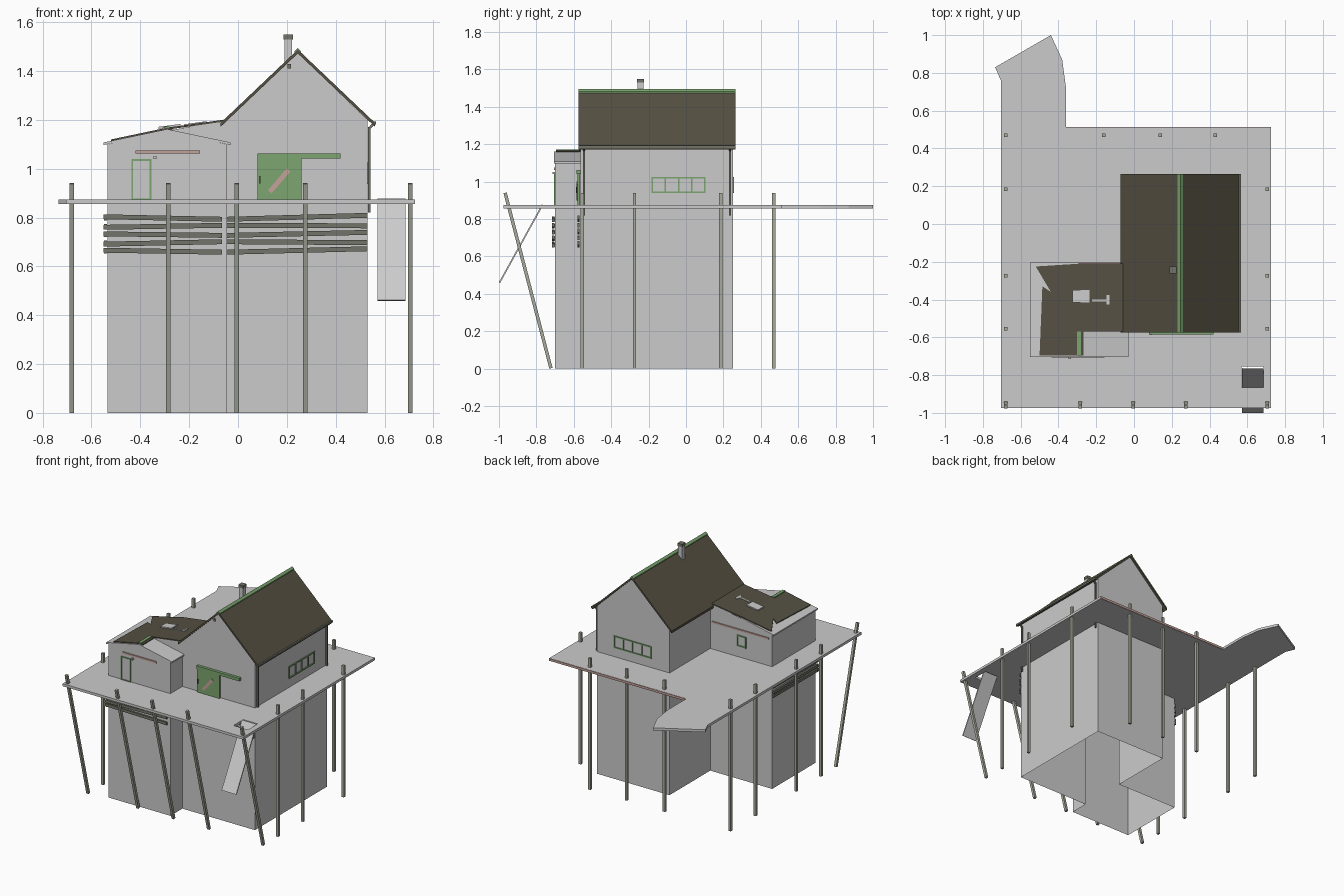
import bpy, bmesh, math
from mathutils import Vector

if "Cube" in bpy.data.objects:
    bpy.data.objects.remove(bpy.data.objects["Cube"])


def material(name, rgb):
    m = bpy.data.materials.new(name)
    m.diffuse_color = (*rgb, 1)
    m.use_nodes = True
    m.node_tree.nodes["Principled BSDF"].inputs["Base Color"].default_value = m.diffuse_color
    return m


ROOF = material("dark_roof", (0.09, 0.08, 0.055))
GREEN = material("green_paint", (0.2, 0.38, 0.16))
PINK = material("faded_pink", (0.55, 0.36, 0.32))
POST = material("weathered_wood", (0.38, 0.4, 0.33))
PLANK = material("dark_planks", (0.17, 0.175, 0.14))


def finish(name, bm, mat=None):
    bmesh.ops.recalc_face_normals(bm, faces=bm.faces)
    me = bpy.data.meshes.new(name)
    bm.to_mesh(me)
    bm.free()
    ob = bpy.data.objects.new(name, me)
    bpy.context.collection.objects.link(ob)
    if mat:
        me.materials.append(mat)
    return ob


def slab(name, pts, z, t, mat=None):
    """Extruded outline in plan whose top follows the height function z(x)."""
    bm = bmesh.new()
    top = [bm.verts.new((x, y, z(x))) for x, y in pts]
    low = [bm.verts.new((x, y, z(x) - t)) for x, y in pts]
    bm.faces.new(top)
    bm.faces.new(low[::-1])
    for i in range(len(pts)):
        j = (i + 1) % len(pts)
        bm.faces.new((top[i], low[i], low[j], top[j]))
    return finish(name, bm, mat)


def rect(x0, x1, y0, y1):
    return [(x0, y0), (x1, y0), (x1, y1), (x0, y1)]


def box(name, x0, x1, y0, y1, z0, z1, mat=None):
    return slab(name, rect(x0, x1, y0, y1), lambda x: z1, z1 - z0, mat)


def beam(name, p, q, side, w, d, mat=None):
    """Rectangular bar from p to q, w wide along the side vector."""
    p, q, s = Vector(p), Vector(q), Vector(side).normalized()
    n = (q - p).cross(s).normalized()
    bm = bmesh.new()
    ring = [(-1, -1), (1, -1), (1, 1), (-1, 1)]
    a, b = ([bm.verts.new(e + s * i * w / 2 + n * j * d / 2) for i, j in ring] for e in (p, q))
    bm.faces.new(a)
    bm.faces.new(b[::-1])
    for i in range(4):
        j = (i + 1) % 4
        bm.faces.new((a[i], b[i], b[j], a[j]))
    return finish(name, bm, mat)


def frame(name, a0, a1, z0, z1, at, axis, panes=1, w=0.008):
    """Green window or door frame lying on a wall plane."""
    def bar(u0, u1, v0, v1):
        if axis == "y":
            box(name, u0, u1, at - 0.004, at + 0.004, v0, v1, GREEN)
        else:
            box(name, at - 0.004, at + 0.004, u0, u1, v0, v1, GREEN)
    bar(a0, a1, z0, z0 + w)
    bar(a0, a1, z1 - w, z1)
    for i in range(panes + 1):
        u = a0 + (a1 - a0 - w) * i / panes
        bar(u, u + w, z0 + w, z1 - w)


# House walls: L-shaped plan, open underneath, carried down to the ground
bm = bmesh.new()


def wall(*pts):
    bm.faces.new([bm.verts.new(p) for p in pts])


for y in (-0.565, 0.25):
    wall((-0.045, y, 0), (0.53, y, 0), (0.53, y, 1.2), (0.243, y, 1.475), (-0.045, y, 1.2))
for y in (-0.70, -0.21):
    wall((-0.535, y, 0), (-0.045, y, 0), (-0.045, y, 1.1), (-0.29, y, 1.155), (-0.535, y, 1.1))
for x, y0, y1, h in ((0.53, -0.565, 0.25, 1.2), (-0.045, -0.21, 0.25, 1.2),
                     (-0.535, -0.70, -0.21, 1.1), (-0.045, -0.70, -0.565, 1.1)):
    wall((x, y0, 0), (x, y1, 0), (x, y1, h), (x, y0, h))
# the part of the annex end inside the house and the filler between the roofs
for y in (-0.565, -0.21):
    wall((-0.29, y, 1.155), (-0.045, y, 1.1), (-0.045, y, 1.2))
finish("house_walls", bm)

# Main roof with ridge cap and gutter
ridge_x = 0.245


def main_z(x):
    return 1.488 - abs(x - ridge_x) * 0.95


slab("roof_left", rect(-0.072, ridge_x, -0.575, 0.265), main_z, 0.016, ROOF)
slab("roof_right", rect(ridge_x, 0.56, -0.575, 0.265), main_z, 0.016, ROOF)
for s in (-1, 1):
    slab("ridge_cap", rect(*sorted((ridge_x, ridge_x + s * 0.014)), -0.575, 0.265),
         lambda x: main_z(x) + 0.006, 0.01, GREEN)
box("gutter", 0.548, 0.566, -0.575, 0.265, 1.18, 1.193, PLANK)
for y in (-0.545, 0.235):
    beam("downpipe", (0.538, y, 0.82), (0.538, y, 1.17), (1, 0, 0), 0.01, 0.01, PLANK)
    beam("downpipe_elbow", (0.538, y, 1.165), (0.557, y, 1.185), (0, 1, 0), 0.01, 0.01, PLANK)


# Annex roof: pale gable with tattered dark covering on top
def annex_z(x):
    return 1.162 - abs(x + 0.29) * 0.21


def lean_z(x):
    return 1.168 + (x + 0.29) * 0.14


slab("annex_roof_left", rect(-0.55, -0.29, -0.705, -0.205), annex_z, 0.01)
slab("annex_roof_right", rect(-0.29, -0.03, -0.705, -0.565), annex_z, 0.01)
slab("cover_left", [(-0.50, -0.695), (-0.29, -0.695), (-0.29, -0.21), (-0.52, -0.225),
                    (-0.44, -0.36), (-0.485, -0.33)], lambda x: annex_z(x) + 0.006, 0.006, ROOF)
slab("cover_strip", rect(-0.29, -0.268, -0.695, -0.57), lambda x: annex_z(x) + 0.006, 0.006, ROOF)
slab("cover_right", rect(-0.29, -0.055, -0.57, -0.208), lean_z, 0.008, ROOF)
box("annex_ridge_cap", -0.302, -0.28, -0.695, -0.57, 1.162, 1.172, GREEN)
slab("roof_patch", rect(-0.325, -0.235, -0.415, -0.35), lambda x: 1.176 + (x + 0.29) * 0.13, 0.008)
slab("roof_bar", rect(-0.222, -0.13, -0.41, -0.4), lambda x: lean_z(x) + 0.004, 0.006)
slab("roof_bar_end", rect(-0.145, -0.13, -0.425, -0.375), lambda x: lean_z(x) + 0.004, 0.006)

# Chimney
box("chimney", 0.19, 0.222, -0.26, -0.228, 1.4, 1.53)
box("chimney_cap", 0.187, 0.225, -0.263, -0.225, 1.53, 1.55, PLANK)

# Deck with walkway and hatch
deck = slab("deck", [(-0.705, -0.975), (0.725, -0.975), (0.725, 0.51), (-0.36, 0.51),
                     (-0.36, 0.72), (-0.38, 0.87), (-0.44, 1.0), (-0.735, 0.83), (-0.705, 0.76)],
            lambda x: 0.874, 0.018)
cutter = box("hatch_cutter", 0.57, 0.685, -0.865, -0.755, 0.8, 0.95)
cutter.hide_render = True
cutter.display_type = "WIRE"
cut = deck.modifiers.new("hatch", "BOOLEAN")
cut.operation = "DIFFERENCE"
cut.object = cutter
box("deck_edge", -0.36, 0.725, 0.51, 0.514, 0.857, 0.873, PINK)
beam("ramp", (0.628, -0.767, 0.876), (0.628, -0.997, 0.46), (1, 0, 0), 0.115, 0.008)

# Posts: leaning along the front, upright on the other sides
for x in (-0.68, -0.285, -0.005, 0.275, 0.705):
    beam("front_post", (x, -0.722, 0.002), (x, -0.967, 0.94), (1, 0, 0), 0.018, 0.018, POST)
uprights = [(-0.68, y) for y in (-0.555, -0.275, 0.185, 0.47)]
uprights += [(0.705, y) for y in (-0.555, -0.275, 0.185)]
uprights += [(x, 0.47) for x in (-0.16, 0.14, 0.43)]
for x, y in uprights:
    beam("post", (x, y, 0), (x, y, 0.94), (1, 0, 0), 0.018, 0.018, POST)

# Slightly crooked cladding boards below the deck
for i in range(5):
    z = 0.662 + i * 0.034
    d = (0.004, -0.005, 0.003, -0.004, 0.005)[i]
    up = (0, 0, 1)
    beam("annex_board", (-0.55, -0.71, z + d), (-0.065, -0.71, z - d), up, 0.02, 0.012, PLANK)
    beam("house_board", (-0.045, -0.575, z - d), (0.53, -0.575, z + d + 0.006), up, 0.02, 0.012, PLANK)
    beam("side_board", (-0.543, -0.715, z), (-0.543, -0.21, z + d), up, 0.02, 0.012, PLANK)

# Doors, windows and trim
box("barn_door", 0.08, 0.26, -0.58, -0.568, 0.874, 1.045, GREEN)
box("door_rail", 0.08, 0.42, -0.585, -0.565, 1.042, 1.063, GREEN)
beam("door_brace", (0.13, -0.582, 0.905), (0.207, -0.582, 0.995), (0, 1, 0), 0.006, 0.02, PINK)
box("door_handle", 0.087, 0.093, -0.588, -0.58, 0.94, 0.97, PLANK)
frame("annex_door_frame", -0.437, -0.355, 0.87, 1.04, -0.702, "y")
box("front_trim", -0.42, -0.155, -0.707, -0.70, 1.063, 1.075, PINK)
box("back_trim", -0.51, -0.06, -0.21, -0.204, 1.063, 1.075, PINK)
box("door_lamp", -0.346, -0.334, -0.715, -0.70, 1.04, 1.052)
box("gable_vent", 0.203, 0.217, -0.572, -0.565, 1.41, 1.428, PLANK)
frame("side_window", -0.185, 0.105, 0.938, 1.025, 0.532, "x", 4)
frame("back_window", 0.097, 0.396, 0.938, 1.025, 0.252, "y", 4)
frame("annex_back_window", -0.33, -0.258, 0.95, 1.03, -0.208, "y")
